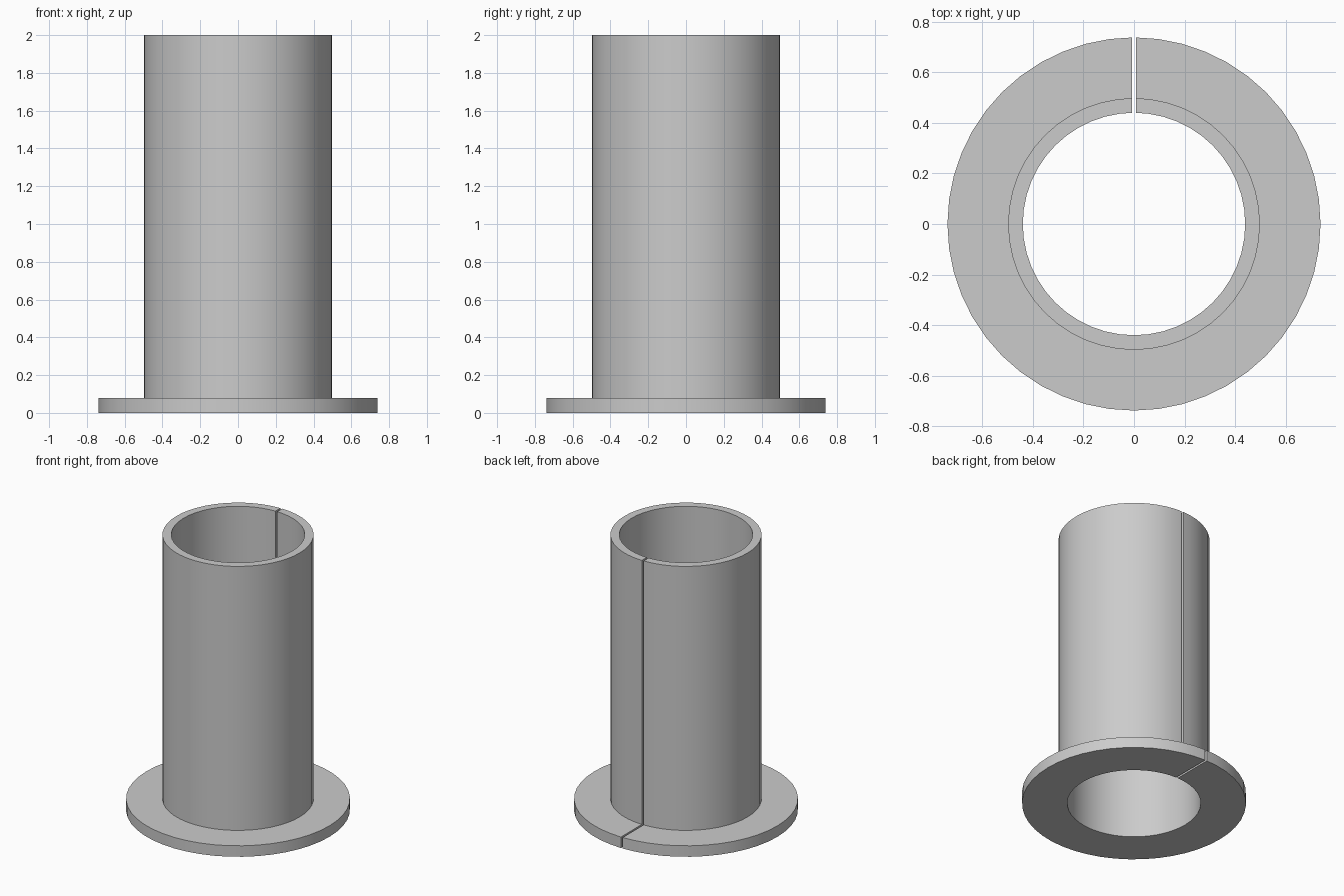
import bpy, bmesh
from math import asin, pi, cos, sin, radians

cube = bpy.data.objects.get("Cube")
if cube:
    bpy.data.objects.remove(cube, do_unlink=True)

INNER, OUTER, FLANGE = 0.44, 0.498, 0.738
HEIGHT, FLANGE_H = 2.0, 0.08
HALF_SLOT = 0.007
SEGMENTS = 48

# Plain grey material
grey = bpy.data.materials.new("plain grey")
grey.use_nodes = True
colour = (0.6, 0.6, 0.6, 1)
grey.diffuse_color = colour
grey.node_tree.nodes["Principled BSDF"].inputs["Base Color"].default_value = colour

# Flanged sleeve profile (radius, height), swept round from one slot wall to the other
profile = [(INNER, 0), (FLANGE, 0), (FLANGE, FLANGE_H), (OUTER, FLANGE_H),
           (OUTER, HEIGHT), (INNER, HEIGHT), (INNER, FLANGE_H)]


def ring_point(r, z, step):
    # The slot walls are parallel, so the starting angle depends on the radius
    gap = asin(HALF_SLOT / r)
    if step == 0:
        a = gap
    elif step == SEGMENTS:
        a = 2 * pi - gap
    else:
        a = 2 * pi * step / SEGMENTS
    return (r * cos(a + pi / 2), r * sin(a + pi / 2), z)


bm = bmesh.new()
rings = [[bm.verts.new(ring_point(r, z, s)) for r, z in profile]
         for s in range(SEGMENTS + 1)]
n = len(profile)
for a, b in zip(rings, rings[1:]):
    for i in range(n):
        j = (i + 1) % n
        bm.faces.new((a[i], a[j], b[j], b[i]))

# Slot walls: flange part and tube part at each end
for ring in (rings[0], rings[-1]):
    bm.faces.new([ring[i] for i in (0, 1, 2, 3, 6)])
    bm.faces.new([ring[i] for i in (6, 3, 4, 5)])
bmesh.ops.recalc_face_normals(bm, faces=bm.faces)

mesh = bpy.data.meshes.new("split_flanged_sleeve")
bm.to_mesh(mesh)
bm.free()
mesh.materials.append(grey)
sleeve = bpy.data.objects.new("split_flanged_sleeve", mesh)
bpy.context.collection.objects.link(sleeve)

# Smooth round walls, sharp rims
bpy.ops.object.select_all(action="DESELECT")
sleeve.select_set(True)
bpy.context.view_layer.objects.active = sleeve
bpy.ops.object.shade_smooth_by_angle(angle=radians(30))
